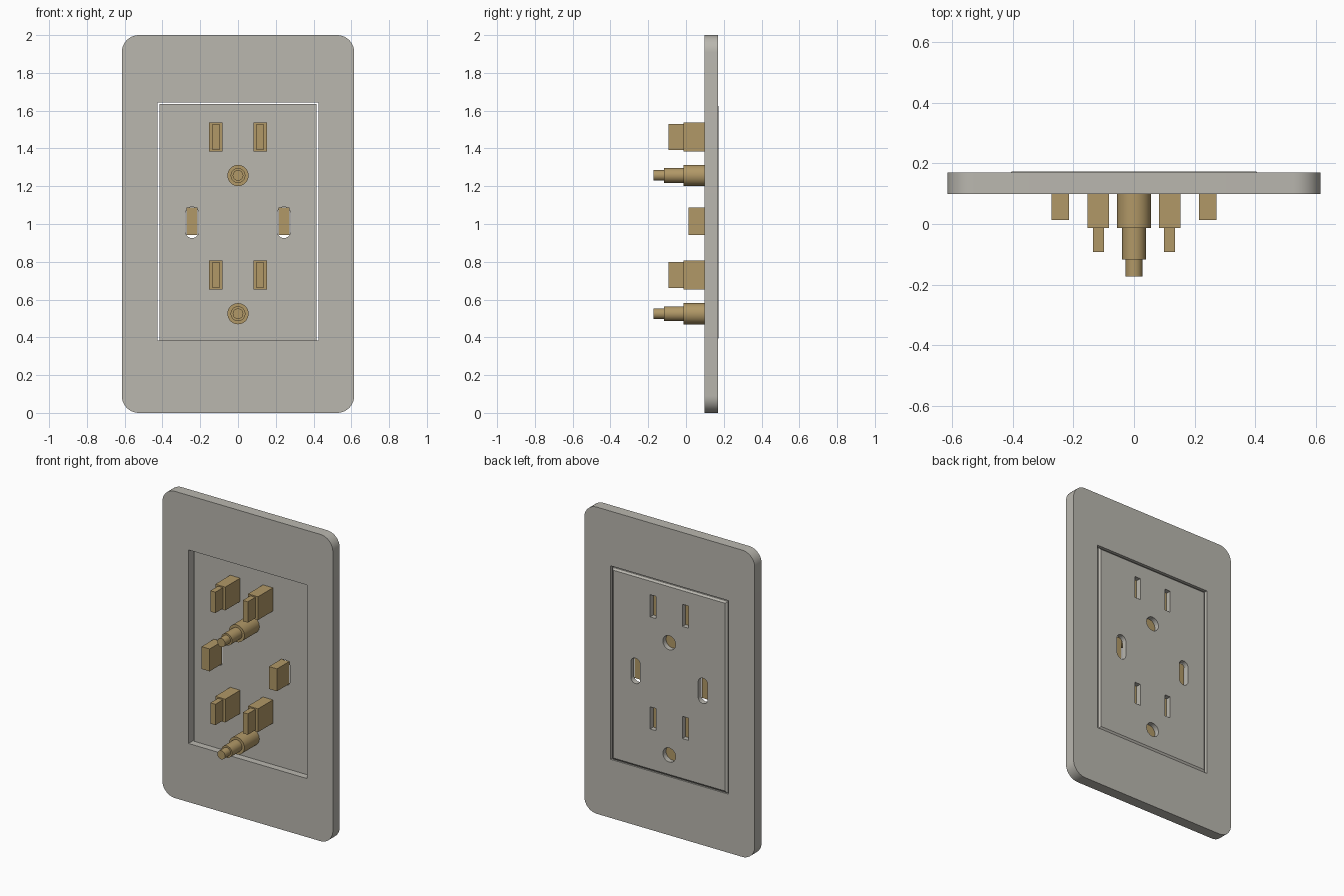
import bpy, bmesh, math

if "Cube" in bpy.data.objects:
    bpy.data.objects.remove(bpy.data.objects["Cube"])


def material(name, rgb):
    m = bpy.data.materials.new(name)
    m.diffuse_color = (*rgb, 1)
    m.use_nodes = True
    m.node_tree.nodes["Principled BSDF"].inputs["Base Color"].default_value = m.diffuse_color
    return m


GREY = material("warm grey plastic", (0.49, 0.475, 0.43))
BRASS = material("brass", (0.44, 0.315, 0.135))


def outline(cx, cz, w, h, r=0, n=8):
    """Rectangle in XZ with optional rounded corners (r = w/2 makes a circle)."""
    if r == 0:
        n = 0
    pts = []
    for k, (sx, sz) in enumerate(((1, 1), (-1, 1), (-1, -1), (1, -1))):
        ox, oz = cx + sx * (w / 2 - r), cz + sz * (h / 2 - r)
        for i in range(n + 1):
            a = math.pi / 2 * (k + (i / n if n else 0))
            pts.append((ox + r * math.cos(a), oz + r * math.sin(a)))
    return pts


def loft(bm, sections):
    """Closed solid through outlines placed along Y: [(outline, y), ...]."""
    rings = [[bm.verts.new((x, y, z)) for x, z in pts] for pts, y in sections]
    for a, b in zip(rings, rings[1:]):
        for i in range(len(a)):
            j = (i + 1) % len(a)
            bm.faces.new((a[i], a[j], b[j], b[i]))
    bm.faces.new(rings[0])
    bm.faces.new(rings[-1])


def solid(name, lofts, mat, smooth=False):
    bm = bmesh.new()
    for sections in lofts:
        loft(bm, sections)
    bmesh.ops.remove_doubles(bm, verts=bm.verts, dist=1e-5)
    bmesh.ops.recalc_face_normals(bm, faces=bm.faces)
    me = bpy.data.meshes.new(name)
    bm.to_mesh(me)
    bm.free()
    ob = bpy.data.objects.new(name, me)
    bpy.context.collection.objects.link(ob)
    me.materials.append(mat)
    if smooth:
        bpy.context.view_layer.objects.active = ob
        ob.select_set(True)
        bpy.ops.object.shade_smooth_by_angle(angle=math.radians(30))
        ob.select_set(False)
    return ob


def cut(ob, cutter):
    cutter.hide_render = True
    mod = ob.modifiers.new("openings", 'BOOLEAN')
    mod.object, mod.operation, mod.solver = cutter, 'DIFFERENCE', 'EXACT'
    bpy.context.view_layer.objects.active = ob
    bpy.ops.object.modifier_apply(modifier=mod.name)
    bpy.data.objects.remove(cutter)


FRONT, INNER, BACK = 0.099, 0.14, 0.173
BLADE_Z, PIN_Z, SIDE_Z = (1.461, 0.73), (1.257, 0.525), 1.008

# Cover plate with its rectangular window
edge = outline(0, 1, 1.23, 2, 0.09, 10)
plate = solid("cover_plate", [[(edge, FRONT), (edge, 0.170)]], GREY, True)
window = outline(0, 1.013, 0.854, 1.262)
cut(plate, solid("window_cutter", [[(window, 0), (window, 0.3)]], GREY))

# Insert panel with a chamfered rim
big, small = outline(0, 1.009, 0.832, 1.25), outline(0, 1.01, 0.806, 1.224)
panel = solid("insert_panel", [[(big, INNER), (big, 0.163), (small, BACK)]], GREY)

# Openings through the insert: blade slots, round holes, long side holes
holes = [outline(s * 0.117, z, 0.042, 0.145) for s in (-1, 1) for z in BLADE_Z]
holes += [outline(0, z, 0.092, 0.092, 0.046) for z in PIN_Z]
holes += [outline(s * 0.243, SIDE_Z, 0.068, 0.165, 0.033) for s in (-1, 1)]
cut(panel, solid("hole_cutter", [[(h, 0), (h, 0.3)] for h in holes], GREY))

# Stepped blade contacts
for s, side in ((-1, "left"), (1, "right")):
    for z, level in zip(BLADE_Z, ("upper", "lower")):
        wide = outline(s * 0.118, z, 0.072, 0.152)
        thin = outline(s * 0.117, z, 0.036, 0.136)
        solid(f"{level}_{side}_blade", [[(thin, -0.092), (thin, -0.014),
              (wide, -0.014), (wide, INNER)]], BRASS)
    # Plain side contact
    block = outline(s * 0.243, 1.015, 0.058, 0.146)
    solid(f"{side}_side_contact", [[(block, 0.013), (block, INNER)]], BRASS)

# Stepped round pins
for z, level in zip(PIN_Z, ("upper", "lower")):
    c = [outline(0, z, 2 * r, 2 * r, r) for r in (0.028, 0.039, 0.056)]
    solid(f"{level}_round_pin", [[(c[0], -0.173), (c[0], -0.117), (c[1], -0.117),
          (c[1], -0.014), (c[2], -0.014), (c[2], INNER)]], BRASS, True)
